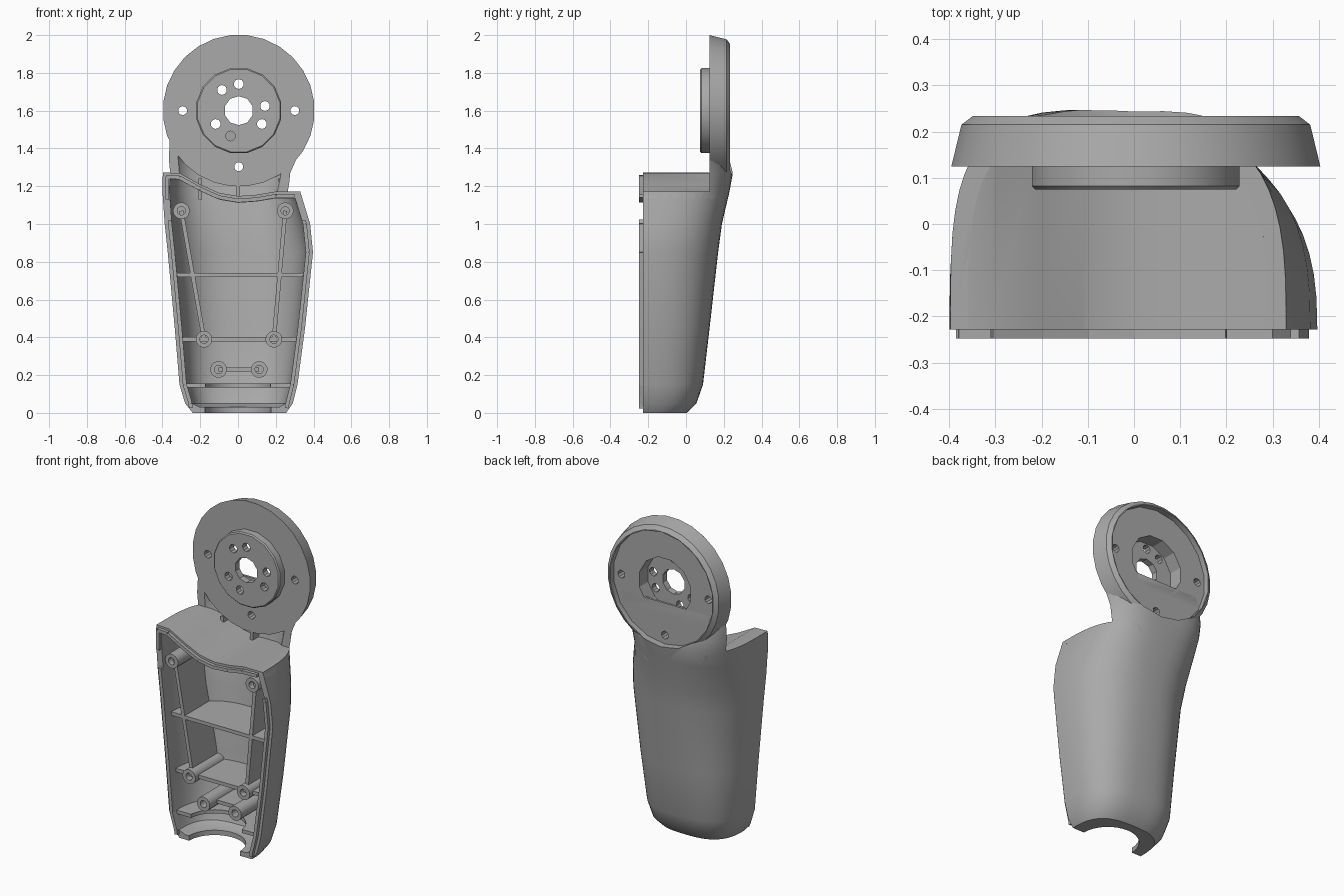
import bpy, bmesh, math
from mathutils import Vector

if "Cube" in bpy.data.objects:
    bpy.data.objects.remove(bpy.data.objects["Cube"])

grey = bpy.data.materials.new("plain_grey")
grey.use_nodes = True
COL = (0.4, 0.4, 0.4, 1)
grey.diffuse_color = COL
grey.node_tree.nodes["Principled BSDF"].inputs["Base Color"].default_value = COL

FRONT, PLATE = -0.228, 0.125   # shell mouth, front of the disc
DISC_X, DISC_Z = .004, 1.6
# height, left edge, right edge, back depth, corner roundness of the shell
ROWS = [(0, -.24, .255, .005, .7), (.05, -.28, .29, .055, .7), (.15, -.31, .315, .09, .7),
        (.45, -.335, .355, .125, .75), (.85, -.372, .397, .17, .8), (1.0, -.388, .382, .19, .75),
        (1.17, -.40, .33, .23, .66), (1.27, -.398, .315, .248, .55),
        (1.35, -.39, .335, .235, .42), (1.43, -.383, .372, .228, .38), (1.5, -.384, .392, .22, .38)]
WAVE = [(-.5, 1.275), (-.31, 1.27), (-.2, 1.21), (-.1, 1.165), (0, 1.148),
        (.1, 1.155), (.2, 1.172), (.5, 1.172)]


def finish(name, bm):
    bmesh.ops.recalc_face_normals(bm, faces=bm.faces)
    me = bpy.data.meshes.new(name)
    bm.to_mesh(me)
    bm.free()
    me.materials.append(grey)
    ob = bpy.data.objects.new(name, me)
    bpy.context.collection.objects.link(ob)
    return ob


def skin(name, rings):
    """Closed solid through rings of equal length."""
    bm = bmesh.new()
    vs = [[bm.verts.new(p) for p in r] for r in rings]
    n = len(vs[0])
    for a, b in zip(vs, vs[1:]):
        for i in range(n):
            j = (i + 1) % n
            bm.faces.new((a[i], a[j], b[j], b[i]))
    bm.faces.new(vs[0])
    bm.faces.new(vs[-1])
    return finish(name, bm)


def loft(name, t, bottom, top, front):
    """Shell volume, moved inwards by t."""
    rings = []
    for k, (z, xl, xr, yb, power) in enumerate(ROWS):
        c, w, d = (xl + xr) / 2, (xr - xl) / 2 - t, yb - t - FRONT
        z = bottom if k == 0 else top if k == len(ROWS) - 1 else z
        ring = [(c - w, front, z)] if front < FRONT else []
        for i in range(29):
            a = math.pi * (1 - i / 28)
            ca, sa = math.cos(a), max(math.sin(a), 0)
            ring.append((c + w * math.copysign(abs(ca) ** power, ca),
                         FRONT + d * sa ** power, z))
        if front < FRONT:
            ring.append((c + w, front, z))
        rings.append(ring)
    return skin(name, rings)


def lathe(name, x, z, prof, seg):
    """Solid of (radius, y) steps around an axis along y."""
    return skin(name, [[(x + r * math.cos(2 * math.pi * (i + .5) / seg), y,
                         z + r * math.sin(2 * math.pi * (i + .5) / seg))
                        for i in range(seg)] for r, y in prof])


def prism(name, pts, y0, y1):
    return skin(name, [[(x, y, z) for x, z in pts] for y in (y0, y1)])


def bar(name, a, b, width, y0, y1):
    """Plate between two (x, z) points, spanning y0 to y1."""
    a, b = Vector(a), Vector(b)
    n = (b - a).normalized().orthogonal() * width / 2
    return prism(name, [a + n, b + n, b - n, a - n], y0, y1)


def boolean(ob, other, op="DIFFERENCE"):
    m = ob.modifiers.new("cut", "BOOLEAN")
    m.operation, m.object, m.solver = op, other, "EXACT"
    dg = bpy.context.evaluated_depsgraph_get()
    me = bpy.data.meshes.new_from_object(ob.evaluated_get(dg))
    ob.modifiers.clear()
    ob.data = me


# Helper volumes
inner = loft("cavity", .038, .03, 1.6, -.4)
limit = loft("limit", .018, .01, 1.48, FRONT)
outer = loft("outer", 0, 0, 1.5, FRONT)
above = prism("above_shelf", WAVE + [(.7, 1.172), (.7, 2.2), (-.7, 2.2), (-.7, 1.275)], -.5, PLATE)
recess = lathe("recess", DISC_X, DISC_Z, [(.352, .2), (.352, .4)], 18)
cup = lathe("cup", DISC_X, DISC_Z, [(.18, .115), (.18, .3)], 12)
bpy.ops.mesh.primitive_cylinder_add(vertices=32, radius=.175, depth=.3, location=(0, FRONT, .05))
neck_hole = bpy.context.object
helpers = [inner, limit, outer, above, recess, cup, neck_hole]

parts = []

# Shell with open front, cable arch at the bottom and a neck rising to the disc
shell = loft("shell", 0, 0, 1.5, FRONT)
for c in (inner, above, recess, neck_hole):
    boolean(shell, c)
parts.append(shell)

# Wavy shelf closing the top of the shell
shelf = prism("top_shelf", WAVE + [(x, z - .036) for x, z in reversed(WAVE)], -.3, .21)
boolean(shelf, outer, "INTERSECT")
parts.append(shelf)

# Disc with tapered rim, front hub, rear recess and screw holes
disc = lathe("disc", DISC_X, DISC_Z, [(.402, PLATE), (.38, .215), (.355, .234)], 28)
hub = lathe("hub", DISC_X, DISC_Z, [(.222, .075), (.229, .082), (.229, .14)], 16)
boolean(disc, recess)
boolean(disc, hub, "UNION")
boolean(disc, cup)
helpers.append(hub)
holes = [(0, 0, .077, 10)]
holes += [(.297 * math.cos(a), .297 * math.sin(a), .024, 10)
          for a in (0, math.pi, -math.pi / 2)]
holes += [(.141 * math.cos(math.radians(a)), .141 * math.sin(math.radians(a)), .026, 10)
          for a in (90, 129, 10, -30, -108, 210)]
for x, z, r, seg in holes:
    c = lathe("hole", DISC_X + x, DISC_Z + z, [(r, -.1), (r, .4)], seg)
    boolean(disc, c)
    helpers.append(c)
parts.append(disc)

# Ribs inside the shell
TOP_L, TOP_R, LOW_L, LOW_R = (-.3, 1.07), (.25, 1.07), (-.18, .39), (.19, .39)
PIN_L, PIN_R = (-.103, .23), (.112, .23)
ribs = [("upper_cross_rib", (-.5, .73), (.5, .73), -.19),
        ("lower_cross_rib", (-.5, .39), (.5, .39), -.19),
        ("bulkhead", (-.5, .145), (.5, .145), -.21),
        ("long_rib_right", TOP_L, LOW_L, -.19),
        ("long_rib_left", TOP_R, LOW_R, -.19),
        ("pin_rib", PIN_L, PIN_R, -.12)]
for name, a, b, y in ribs:
    rib = bar(name, a, b, .022, y, .4)
    boolean(rib, limit, "INTERSECT")
    if name == "bulkhead":
        boolean(rib, neck_hole)
    parts.append(rib)

# Screw posts
for k, (x, z) in enumerate((TOP_L, TOP_R, LOW_L, LOW_R, PIN_L, PIN_R)):
    post = lathe(f"screw_post_{k + 1}", x, z, [(.044, -.22 if k < 4 else -.19), (.044, .4)], 16)
    boolean(post, limit, "INTERSECT")
    c = lathe("hole", x, z, [(.022, -.4), (.022, -.08)], 12)
    boolean(post, c)
    helpers.append(c)
    parts.append(post)

# Small ribs between shelf and disc, kept inside the neck
for k, x in enumerate((-.2, 0, .225)):
    rib = bar(f"neck_rib_{k + 1}", (x, 1.13), (x, 1.24), .02, PLATE + .005, .3)
    boolean(rib, limit, "INTERSECT")
    parts.append(rib)


# Raised lip round the mouth
def lip(name, pts):
    for k, (a, b) in enumerate(zip(pts, pts[1:])):
        parts.append(bar(f"{name}_{k + 1}", a, b, .02, -.248, -.215))


side = ROWS[1:6]
lip("lip_right", [(-.25, .025)] + [(r[1] + .028, r[0]) for r in side] + [(-.362, 1.02)])
lip("lip_left", [(.258, .025)] + [(r[2] - .028, r[0]) for r in side] + [(.348, 1.02)])
lip("lip_corner", [(-.375, 1.13), (-.375, 1.25)])
lip("lip_top", [(-.38, 1.25)] + [(x, z - .024) for x, z in WAVE[1:-1]] + [(.3, 1.15)])

for h in helpers:
    bpy.data.objects.remove(h)

bpy.ops.object.select_all(action="DESELECT")
for p in parts:
    p.select_set(True)
bpy.context.view_layer.objects.active = shell
bpy.ops.object.shade_smooth_by_angle(angle=math.radians(28))
